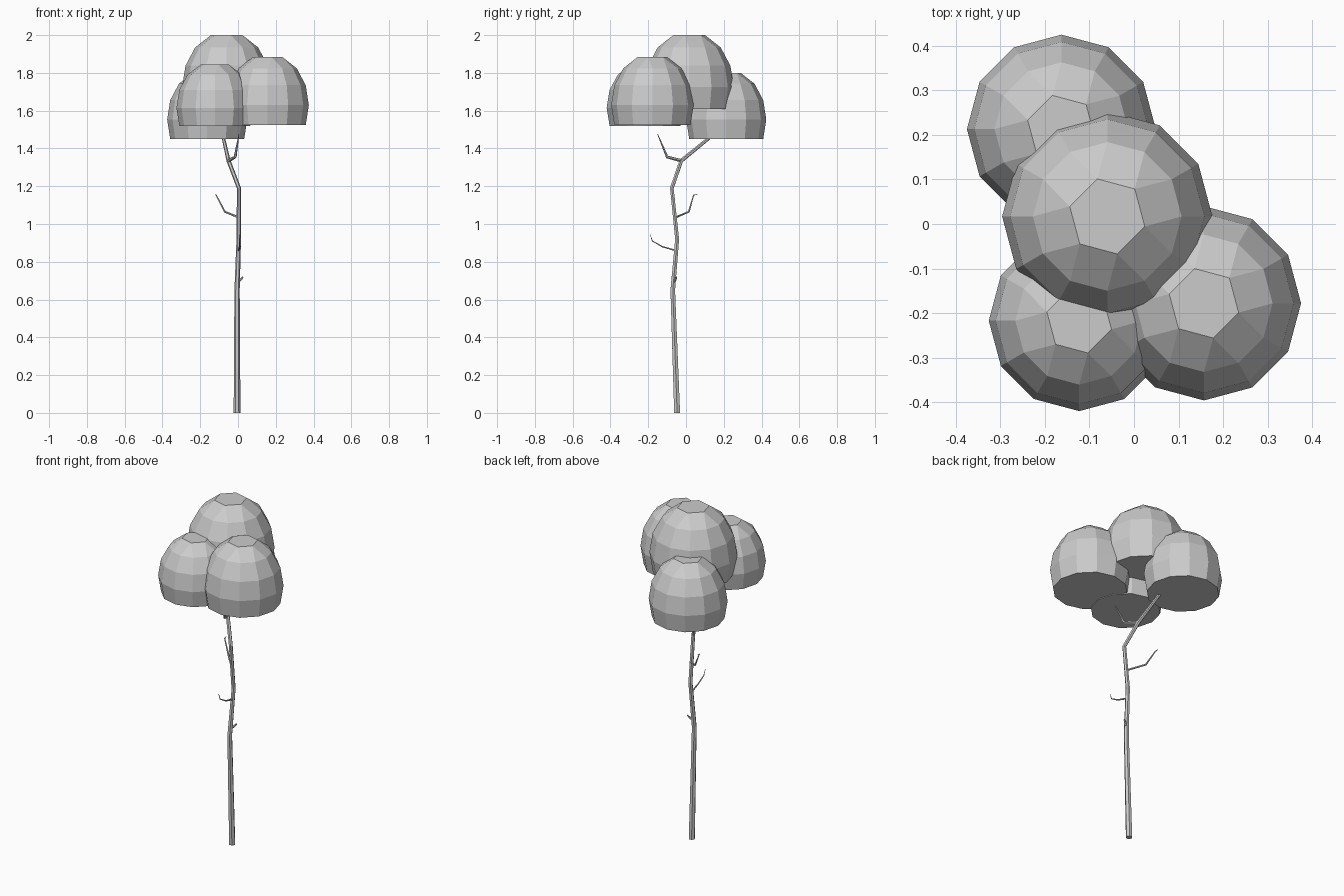
import bpy, bmesh
from math import sin, cos, radians, pi
from mathutils import Vector

if "Cube" in bpy.data.objects:
    bpy.data.objects.remove(bpy.data.objects["Cube"])

grey = bpy.data.materials.new("plain_grey")
grey.diffuse_color = (0.6, 0.6, 0.6, 1)
grey.use_nodes = True
grey.node_tree.nodes["Principled BSDF"].inputs["Base Color"].default_value = grey.diffuse_color


def finish(name, bm):
    bmesh.ops.recalc_face_normals(bm, faces=bm.faces)
    mesh = bpy.data.meshes.new(name)
    bm.to_mesh(mesh)
    bm.free()
    mesh.materials.append(grey)
    obj = bpy.data.objects.new(name, mesh)
    bpy.context.collection.objects.link(obj)
    return obj


def foliage_dome(name, centre, radius, height_radius):
    """Stretched 12-sided dome with a flat six-sided cap and a flat base."""
    bm = bmesh.new()
    c = Vector(centre)

    def ring(polar, count, start, scale=1):
        p = radians(polar)
        r = radius * sin(p) * scale
        return [bm.verts.new(c + Vector((r * cos(start + 2 * pi * i / count),
                                         r * sin(start + 2 * pi * i / count),
                                         height_radius * cos(p))))
                for i in range(count)]

    rings = [ring(a, 12, 0) for a in (112.5, 90, 67.5, 45)]
    bm.faces.new(rings[0])
    for low, high in zip(rings, rings[1:]):
        for i in range(12):
            j = (i + 1) % 12
            bm.faces.new((low[i], low[j], high[j], high[i]))
    # cap corners sit over every second edge of the ring below
    cap = ring(22.5, 6, radians(45), cos(radians(15)))
    top = rings[-1]
    for k in range(6):
        a, b, d = (2 * k + 1) % 12, (2 * k + 2) % 12, (2 * k + 3) % 12
        bm.faces.new((top[a], top[b], cap[k]))
        bm.faces.new((top[b], top[d], cap[(k + 1) % 6], cap[k]))
    bm.faces.new(cap)
    return finish(name, bm)


def limb(name, points, sides=6):
    """Tapered tube along (x, y, z, radius) points."""
    bm = bmesh.new()
    pos = [Vector(p[:3]) for p in points]
    rings = []
    for i, p in enumerate(pos):
        before = (p - pos[i - 1]).normalized() if i else Vector()
        after = (pos[i + 1] - p).normalized() if i + 1 < len(pos) else Vector()
        tangent = (before + after).normalized()
        if i == 0 and p.z == 0:
            tangent = Vector((0, 0, 1))
        u = Vector((0, 1, 0.15)).cross(tangent).normalized()
        if abs(tangent.y) > 0.85:
            u = Vector((1, 0, 0)) - tangent * tangent.x
            u.normalize()
        v = tangent.cross(u)
        rings.append([bm.verts.new(p + points[i][3] * (u * cos(2 * pi * k / sides)
                                                      + v * sin(2 * pi * k / sides)))
                      for k in range(sides)])
    for a, b in zip(rings, rings[1:]):
        for k in range(sides):
            n = (k + 1) % sides
            bm.faces.new((a[k], a[n], b[n], b[k]))
    bm.faces.new(rings[0])
    bm.faces.new(rings[-1])
    return finish(name, bm)


# Foliage
foliage_dome("top_foliage", (-0.06, 0.017, 1.724), 0.236, 0.298)
foliage_dome("right_foliage", (0.157, -0.178, 1.629), 0.218, 0.276)
foliage_dome("front_foliage", (-0.123, -0.217, 1.615), 0.203, 0.249)
foliage_dome("back_foliage", (-0.163, 0.213, 1.553), 0.212, 0.268)

# Trunk, bending up into the back foliage
limb("trunk", [(-0.005, -0.047, 0, 0.018), (-0.005, -0.07, 0.65, 0.014),
               (0.004, -0.047, 0.92, 0.012), (0.005, -0.075, 1.19, 0.011),
               (-0.05, -0.025, 1.335, 0.011), (-0.075, 0.11, 1.445, 0.009),
               (-0.09, 0.16, 1.49, 0.007)])

# Side branch and twigs
limb("upper_branch", [(-0.05, -0.025, 1.335, 0.01), (-0.015, -0.10, 1.355, 0.008),
                      (0.005, -0.15, 1.475, 0.002)])
limb("back_twig", [(0.003, -0.055, 1.035, 0.006), (-0.07, 0.015, 1.065, 0.005),
                   (-0.115, 0.04, 1.152, 0.003), (-0.118, 0.06, 1.158, 0.001)])
limb("front_twig", [(0.003, -0.055, 0.86, 0.005), (0.008, -0.125, 0.88, 0.004),
                    (0.008, -0.178, 0.91, 0.003), (0.006, -0.19, 0.945, 0.001)])
limb("short_twig", [(-0.004, -0.066, 0.69, 0.007), (0.014, -0.056, 0.705, 0.006),
                    (0.026, -0.05, 0.72, 0.004)])
